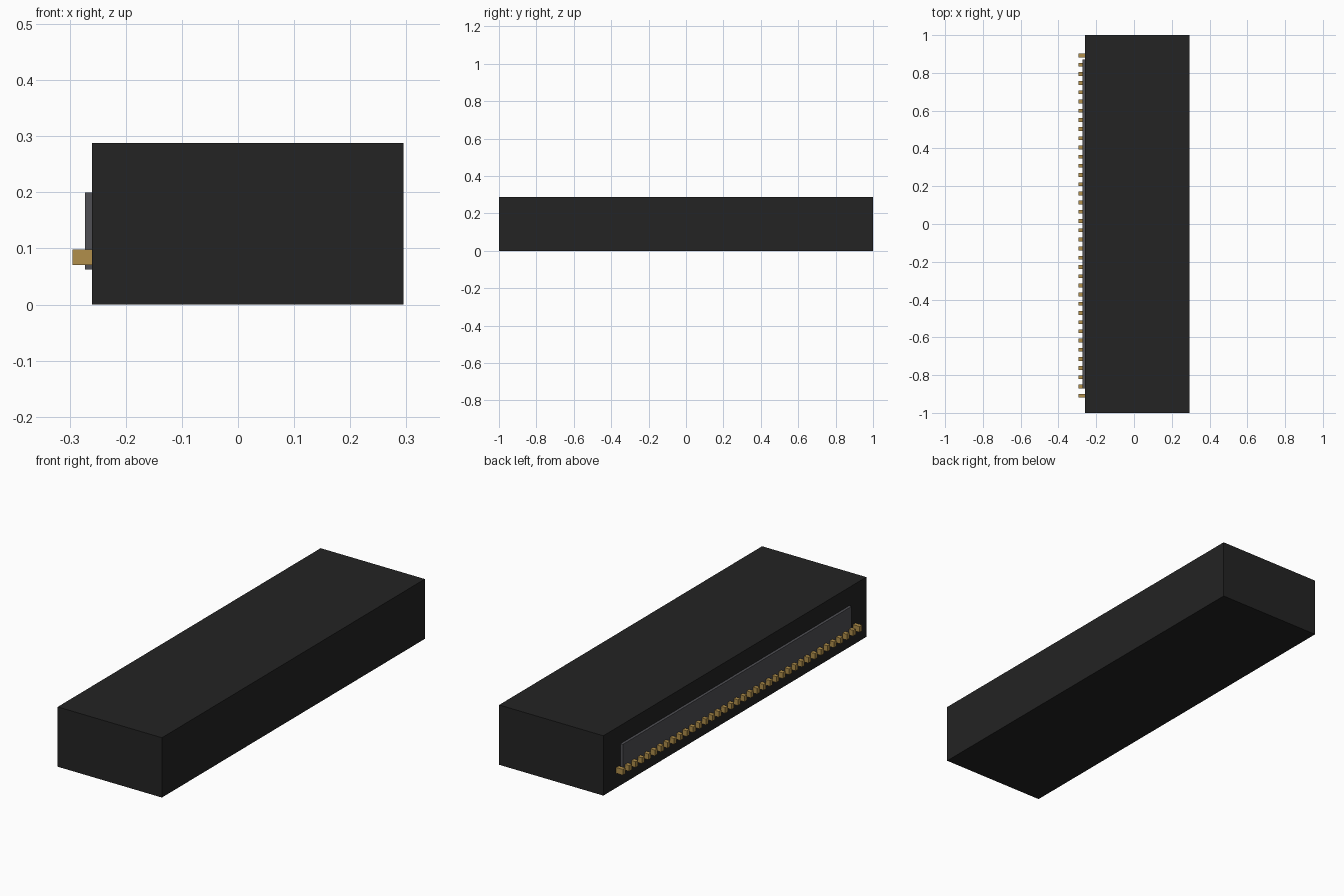
import bpy

cube = bpy.data.objects.get("Cube")
if cube:
    bpy.data.objects.remove(cube, do_unlink=True)


def material(name, rgb):
    mat = bpy.data.materials.new(name)
    mat.use_nodes = True
    mat.diffuse_color = (*rgb, 1)
    mat.node_tree.nodes["Principled BSDF"].inputs["Base Color"].default_value = (*rgb, 1)
    return mat


def box(name, low, high, mat):
    """Box between two opposite corners."""
    center = [(a + b) / 2 for a, b in zip(low, high)]
    bpy.ops.mesh.primitive_cube_add(size=1, location=center)
    obj = bpy.context.object
    obj.name = name
    obj.scale = [b - a for a, b in zip(low, high)]
    bpy.ops.object.transform_apply(location=False, rotation=False, scale=True)
    obj.data.materials.append(mat)
    return obj


black = material("black plastic", (0.017, 0.017, 0.017))
grey = material("dark grey", (0.08, 0.08, 0.09))
gold = material("gold", (0.44, 0.275, 0.07))

# Main housing
BACK = -0.26
box("housing", (BACK, -1, 0), (0.295, 1, 0.288), black)

# Raised connector strip on the -x side
box("connector_strip", (-0.273, -0.87, 0.062), (BACK, 0.87, 0.2), grey)

# Row of contact pins
PINS = 38
FIRST, LAST = -0.909, 0.892
pin = box("contact_pins", (-0.295, FIRST - 0.01, 0.07), (BACK, FIRST + 0.01, 0.098), gold)
row = pin.modifiers.new("row", 'ARRAY')
row.count = PINS
row.use_relative_offset = False
row.use_constant_offset = True
row.constant_offset_displace = (0, (LAST - FIRST) / (PINS - 1), 0)
